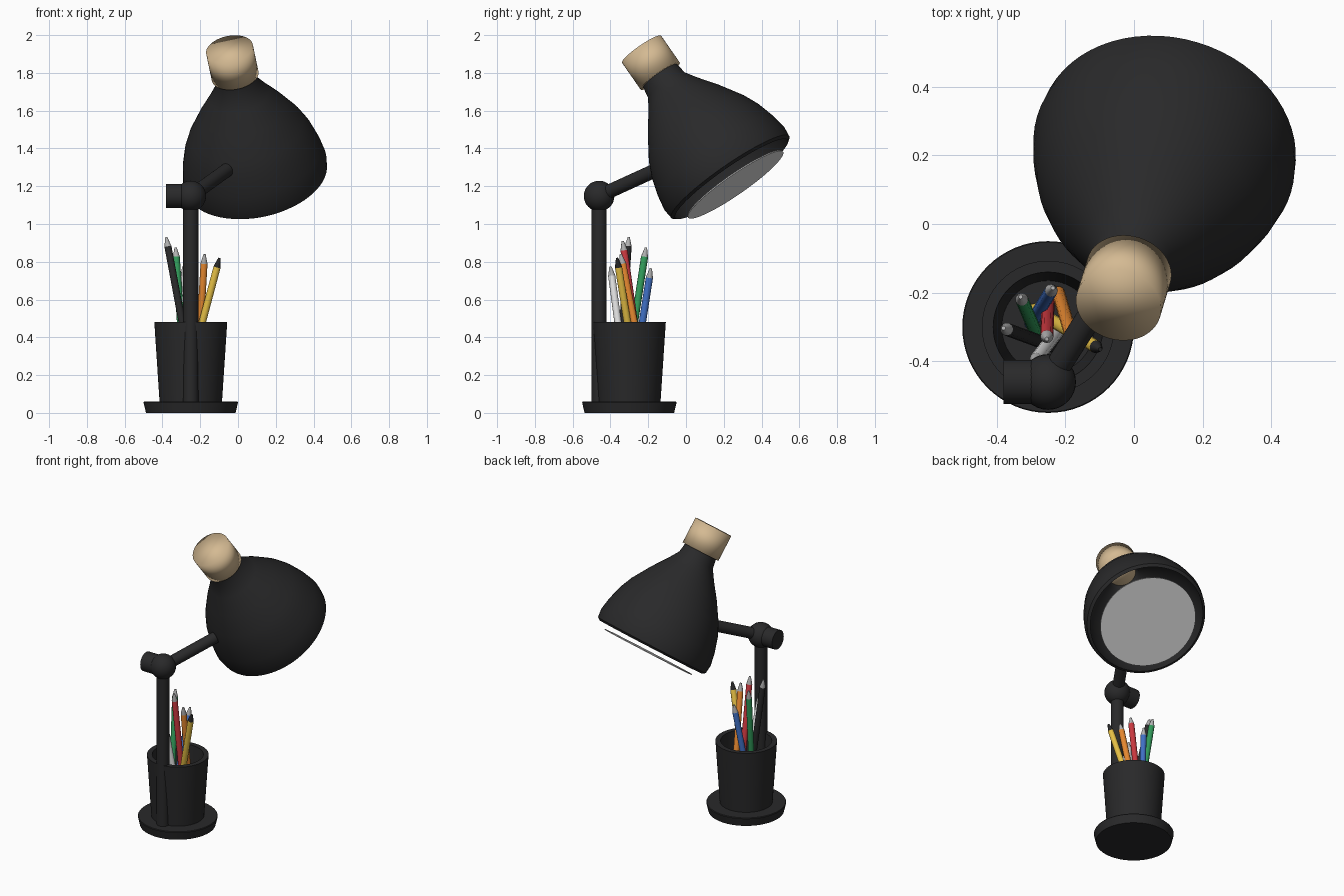
import bpy, bmesh, math
from mathutils import Vector

cube = bpy.data.objects.get("Cube")
if cube:
    bpy.data.objects.remove(cube, do_unlink=True)


def material(name, r, g, b):
    m = bpy.data.materials.new(name)
    m.use_nodes = True
    m.diffuse_color = (r, g, b, 1)
    node = m.node_tree.nodes["Principled BSDF"]
    node.inputs["Base Color"].default_value = (r, g, b, 1)
    node.inputs["Roughness"].default_value = 0.6
    return m


BLACK = material("matte black", 0.022, 0.022, 0.023)
WOOD = material("pale wood", 0.66, 0.49, 0.29)
WHITE = material("white", 0.75, 0.75, 0.75)
GREY = material("tip grey", 0.45, 0.45, 0.45)
GREEN = material("green", 0.03, 0.32, 0.10)
RED = material("red", 0.60, 0.04, 0.05)
ORANGE = material("orange", 0.80, 0.25, 0.03)
YELLOW = material("yellow", 0.78, 0.52, 0.06)
BLUE = material("blue", 0.05, 0.16, 0.55)


def lathe(name, profile, start, direction, mats, sides=48, loop=False, tip_from=None, angle=35):
    """Turn (distance, radius) points around an axis; open ends are capped unless loop is set."""
    bm = bmesh.new()
    rings = []
    for t, r in profile:
        rings.append([bm.verts.new((r * math.cos(2 * math.pi * i / sides),
                                    r * math.sin(2 * math.pi * i / sides), t))
                      for i in range(sides)])
    count = len(rings)
    for k in range(count if loop else count - 1):
        a, b = rings[k], rings[(k + 1) % count]
        for i in range(sides):
            j = (i + 1) % sides
            f = bm.faces.new((a[i], a[j], b[j], b[i]))
            if tip_from is not None and k >= tip_from:
                f.material_index = 1
    if not loop:
        bm.faces.new(rings[0][::-1])
        end = bm.faces.new(rings[-1])
        end.material_index = 0 if tip_from is None else 1
    bmesh.ops.recalc_face_normals(bm, faces=bm.faces[:])
    mesh = bpy.data.meshes.new(name)
    bm.to_mesh(mesh)
    bm.free()
    for m in mats:
        mesh.materials.append(m)
    ob = bpy.data.objects.new(name, mesh)
    bpy.context.scene.collection.objects.link(ob)
    ob.location = start
    ob.rotation_mode = 'QUATERNION'
    ob.rotation_quaternion = Vector(direction).to_track_quat('Z', 'Y')
    smooth(ob, angle)
    return ob


def smooth(ob, angle=35):
    bpy.ops.object.select_all(action='DESELECT')
    ob.select_set(True)
    bpy.context.view_layer.objects.active = ob
    bpy.ops.object.shade_smooth_by_angle(angle=math.radians(angle))


def rod(name, a, b, radius, mat, sides=32):
    d = Vector(b) - Vector(a)
    return lathe(name, [(0, radius), (d.length, radius)], a, d, [mat], sides)


UP = (0, 0, 1)
HOLDER = Vector((-0.25, -0.30, 0))
JOINT = Vector((-0.25, -0.46, 1.148))

# Base plate and pencil cup
lathe("base", [(0, 0.237), (0.055, 0.25), (0.06, 0.247)], HOLDER, UP, [BLACK], 64)
lathe("pencil_cup", [(0.055, 0.165), (0.48, 0.193), (0.48, 0.16), (0.09, 0.135)],
      HOLDER, UP, [BLACK], 64)

# Post, joint ball, knob and arm
rod("post", (JOINT.x, JOINT.y, 0.06), JOINT, 0.04, BLACK)
bpy.ops.mesh.primitive_uv_sphere_add(segments=32, ring_count=16, radius=0.081, location=JOINT)
ball = bpy.context.object
ball.name = "joint_ball"
ball.data.materials.append(BLACK)
smooth(ball)
rod("joint_knob", JOINT, JOINT + Vector((-0.13, 0, 0)), 0.064, BLACK)
rod("arm", JOINT, (-0.06, -0.16, 1.285), 0.037, BLACK)

# Lamp head, measured along its tilted axis from the top of the cap
AXIS = Vector((0.17, 0.562, -0.81)).normalized()
HEAD = Vector((-0.045, -0.235, 1.925))
lathe("lamp_cap", [(0, 0.126), (0.175, 0.126)], HEAD, AXIS, [WOOD], 48, angle=120)
outer = [(0.17, 0.108), (0.235, 0.118), (0.30, 0.16), (0.40, 0.232), (0.52, 0.307),
         (0.60, 0.343), (0.70, 0.372), (0.78, 0.386), (0.835, 0.380), (0.848, 0.362)]
inner = [(t, r - 0.02) for t, r in reversed(outer[:-2])]
lathe("lamp_shade", outer + inner, HEAD, AXIS, [BLACK], 64, loop=True)
lathe("light_disc", [(0.88, 0.306), (0.886, 0.306)], HEAD, AXIS, [WHITE], 64)

# Pencils: colour, tip colour, tip point, foot point
pencils = [
    ("black", BLACK, GREY, (-0.38, -0.303, 0.93), (-0.225, -0.36, 0.1)),
    ("green", GREEN, GREY, (-0.33, -0.212, 0.875), (-0.28, -0.33, 0.1)),
    ("orange", ORANGE, GREY, (-0.177, -0.345, 0.84), (-0.22, -0.20, 0.1)),
    ("red", RED, GREY, (-0.254, -0.335, 0.91), (-0.25, -0.22, 0.1)),
    ("yellow", YELLOW, BLACK, (-0.098, -0.365, 0.82), (-0.29, -0.25, 0.1)),
    ("white", WHITE, GREY, (-0.29, -0.40, 0.775), (-0.22, -0.31, 0.1)),
    ("blue", BLUE, GREY, (-0.236, -0.186, 0.765), (-0.30, -0.29, 0.1)),
]
for name, body, tip, top, foot in pencils:
    d = Vector(top) - Vector(foot)
    n = d.length
    lathe(name + "_pencil", [(0, 0.019), (n - 0.05, 0.019), (n, 0.006)],
          foot, d, [body, tip], 12, tip_from=1)
